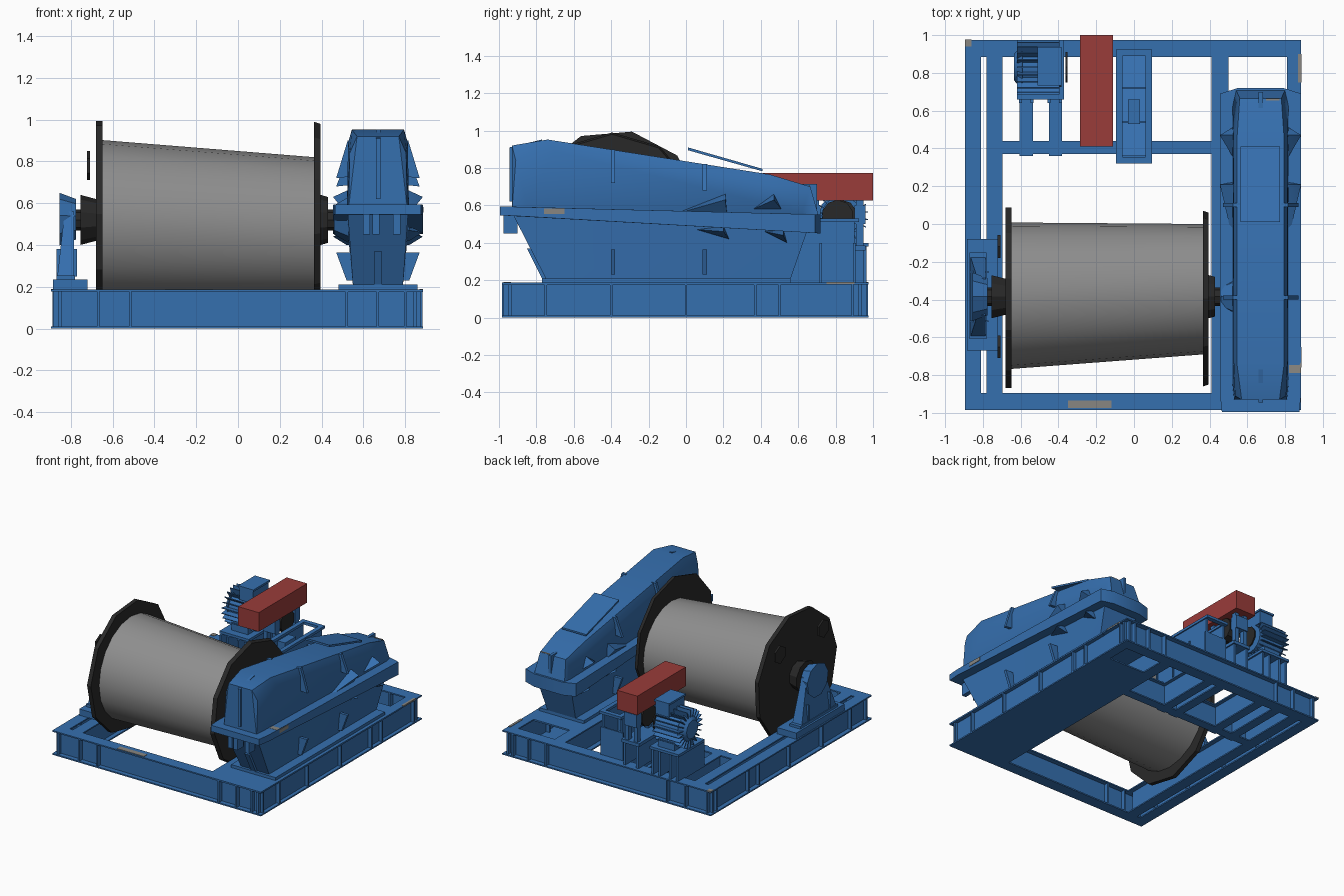
import bpy, bmesh, math
from mathutils import Vector


def material(name, rgb):
    m = bpy.data.materials.new(name)
    m.diffuse_color = (*rgb, 1)
    return m


BLUE = material("machine blue", (0.036, 0.16, 0.43))
DARK = material("dark steel", (0.022, 0.022, 0.022))
GREY = material("drum grey", (0.27, 0.27, 0.27))
RED = material("brake red", (0.32, 0.045, 0.042))
WORN = material("worn metal", (0.25, 0.24, 0.22))


def finish(name, bm, mat):
    bmesh.ops.recalc_face_normals(bm, faces=bm.faces)
    me = bpy.data.meshes.new(name)
    bm.to_mesh(me)
    bm.free()
    me.materials.append(mat)
    ob = bpy.data.objects.new(name, me)
    bpy.context.collection.objects.link(ob)
    return ob


def hull(name, pts, mat=BLUE):
    """Convex solid around a few points."""
    bm = bmesh.new()
    for p in pts:
        bm.verts.new(p)
    bmesh.ops.convex_hull(bm, input=bm.verts)
    bmesh.ops.delete(bm, geom=[v for v in bm.verts if not v.link_faces], context='VERTS')
    bmesh.ops.dissolve_limit(bm, angle_limit=0.01, verts=bm.verts, edges=bm.edges)
    return finish(name, bm, mat)


def box(name, x0, x1, y0, y1, z0, z1, mat=BLUE):
    return hull(name, [(x, y, z) for x in (x0, x1) for y in (y0, y1) for z in (z0, z1)], mat)


def prism_x(name, yz, x0, x1, mat=BLUE):
    """Profile in y,z pushed along x."""
    return hull(name, [(x, y, z) for x in (x0, x1) for y, z in yz], mat)


def ring(x, y, z, r, n, turn=0.0):
    return [(x, y + r * math.sin(a), z + r * math.cos(a))
            for a in (2 * math.pi * i / n + turn for i in range(n))]


def barrel(name, a, b, n, mat=BLUE, turn=0.0):
    """Round part along x; a and b are (x, y, z, radius)."""
    return hull(name, ring(*a, n, turn) + ring(*b, n, turn), mat)


def beam(name, x0, x1, y0, y1, z0=0.0, z1=0.187, t=0.01):
    """I-section beam along its longer side."""
    box(name + "_bottom_flange", x0, x1, y0, y1, z0, z0 + t)
    box(name + "_top_flange", x0, x1, y0, y1, z1 - t, z1)
    h = 0.008
    if x1 - x0 > y1 - y0:
        m = (y0 + y1) / 2
        box(name + "_web", x0 + .01, x1 - .01, m - h, m + h, z0 + t, z1 - t)
    else:
        m = (x0 + x1) / 2
        box(name + "_web", m - h, m + h, y0 + .01, y1 - .01, z0 + t, z1 - t)


# Base frame
beam("left_outer_rail", -0.895, -0.81, -0.985, 0.975)
beam("left_inner_rail", -0.782, -0.697, -0.9, 0.885)
beam("right_outer_rail", 0.81, 0.885, -0.985, 0.975)
beam("right_inner_rail", 0.41, 0.50, -0.9, 0.885)
beam("front_rail", -0.895, 0.885, -0.985, -0.895)
beam("back_rail", -0.895, 0.885, 0.885, 0.975)
beam("cross_rail", -0.70, 0.41, 0.37, 0.44)
for x0 in (-0.605, -0.45, -0.09, 0.02):
    beam("short_rail", x0, x0 + 0.07, 0.36, 0.9)
box("gearbox_floor_bottom", 0.41, 0.885, -0.985, 0.7, 0, 0.01)
box("gearbox_floor_top", 0.45, 0.885, -0.985, 0.7, 0.175, 0.187)

# Web stiffeners around the outside
for x in (-0.67, -0.515, 0.52, 0.67, 0.8):
    for y in (-0.94, 0.93):
        box("rail_stiffener", x - .006, x + .006, y - .043, y + .043, 0.005, 0.18)
for y in (-0.75, -0.4, 0.0, 0.37, 0.5, 0.89):
    for x in (-0.852, 0.847):
        box("rail_stiffener", x - .036, x + .036, y - .006, y + .006, 0.005, 0.18)

# Gearbox casing, split by a sloping flange
CX = 0.67
lower = [(-0.93, 0.56, .145), (-0.75, 0.21, .12), (0.56, 0.21, .12), (0.65, 0.47, .145)]
hull("gearbox_lower_casing", [(CX + s * w, y, z) for y, z, w in lower for s in (-1, 1)])
upper = [(-0.93, 0.58, .14), (-0.93, 0.92, .10), (-0.74, 0.952, .125), (0.45, 0.765, .125),
         (0.665, 0.70, .11), (0.71, 0.54, .13), (-0.91, 0.84, .135), (-0.70, 0.89, .143),
         (0.45, 0.71, .143), (0.62, 0.56, .148), (-0.85, 0.60, .148)]
hull("gearbox_upper_casing", [(CX + s * w, y, z) for y, z, w in upper for s in (-1, 1)])
flange = [(-0.995, 0.547, 0.595, .205), (-0.90, 0.543, 0.592, .215),
          (0.69, 0.452, 0.552, .215), (0.72, 0.45, 0.55, .12)]
hull("gearbox_split_flange", [(CX + s * w, y, z) for y, a, b, w in flange
                              for z in (a, b) for s in (-1, 1)])
box("gearbox_foot", 0.48, 0.86, -0.77, 0.56, 0.187, 0.21)
prism_x("inspection_cover", [(0.01, 0.895), (0.01, 0.91), (0.41, 0.795), (0.41, 0.782)], 0.565, 0.772)

# Gearbox gussets, mirrored on both sides
for s in (-1, 1):
    for y, z0, z1 in ((-0.39, 0.74, 0.90), (0.10, 0.70, 0.82)):
        hull("upper_gusset", [(CX + s * w, y + d, z) for d in (-.011, .011)
                              for w, z in ((.11, z0 - .01), (.20, z0 - .02), (.11, z1), (.145, z1))])
    for y in (-0.39, 0.10):
        hull("lower_gusset", [(CX + s * w, y + d, z) for d in (-.011, .011)
                              for w, z in ((.11, 0.23), (.15, 0.23), (.20, 0.365), (.11, 0.365))])
    for tri in (((-0.07, 0.55), (0.21, 0.66), (0.22, 0.55)),
                ((0.36, 0.58), (0.47, 0.66), (0.51, 0.58)),
                ((0.06, 0.47), (0.20, 0.49), (0.23, 0.42)),
                ((0.42, 0.46), (0.52, 0.47), (0.54, 0.40))):
        hull("flange_bracket", [(CX + s * w, y, z) for y, z in tri for w in (.13, .15)]
             + [(CX + s * .215, tri[1][0], tri[1][1] - .03)])
barrel("gearbox_bearing_boss", (CX - .14, -0.385, 0.52, .11), (CX - .21, -0.385, 0.52, .07), 8)
hull("casing_end_rib", [(x, y, z) for x in (.66, .682)
                        for y, z in ((-.945, .62), (-.945, .91), (-.77, .952), (-.85, .62))])
box("casing_end_rib", 0.66, 0.682, 0.55, 0.70, 0.58, 0.715)
hull("casing_foot_rib", [(x, y, z) for x in (.65, .69)
                         for y, z in ((-.77, .21), (-.70, .21), (-.85, .37), (-.76, .37))])
for x in (0.615, 0.66, 0.76):
    box("flange_bolt", x - .017, x + .017, -0.975, -0.9, 0.45, 0.55)

# Rope drum
drum = barrel("drum_barrel", (-0.66, -0.38, 0.515, .388), (0.37, -0.345, 0.475, .345), 20, GREY)
barrel("drum_left_flange", (-0.68, -0.385, 0.52, .484), (-0.648, -0.385, 0.52, .484), 11, DARK, 0.2)
barrel("drum_right_flange", (0.365, -0.395, 0.52, .47), (0.395, -0.395, 0.52, .46), 11, DARK)
barrel("drum_left_hub", (-0.755, -0.385, 0.52, .12), (-0.68, -0.385, 0.52, .10), 10, DARK)
barrel("drum_right_hub", (0.395, -0.385, 0.52, .12), (0.43, -0.385, 0.52, .11), 10, DARK)
barrel("drum_shaft", (-0.80, -0.385, 0.52, .05), (0.55, -0.385, 0.52, .05), 8, DARK)
for dy in (-.265, .265):
    barrel("flange_clamp_disc", (-0.722, -0.385 + dy, .78, .07), (-0.708, -0.385 + dy, .78, .07), 6, DARK)

# Left bearing pedestal
box("pedestal_base", -0.885, -0.72, -0.67, -0.08, 0.187, 0.235)
box("pedestal_pad", -0.87, -0.78, -0.61, -0.15, 0.235, 0.255)
hull("pedestal_column", [(x, -0.385 + s * w, z) for s in (-1, 1)
                         for x, w, z in ((-.865, .21, .25), (-.785, .21, .25),
                                         (-.83, .10, .56), (-.785, .10, .56))])
barrel("pedestal_bearing", (-0.855, -0.385, 0.52, .13), (-0.775, -0.385, 0.52, .10), 9)
for s in (-1, 1):
    box("pedestal_rib", -0.87, -0.77, -0.39 + s * .13, -0.38 + s * .13, 0.25, 0.38)

# Motor on its stand
MY, MZ = 0.83, 0.545
box("motor_plate", -0.62, -0.37, 0.66, 0.975, 0.38, 0.40)
for x in (-0.60, -0.54, -0.45, -0.39):
    box("motor_stand_plate", x - .008, x + .008, 0.64, 0.965, 0.187, 0.38)
barrel("motor_body", (-0.60, MY, MZ, .105), (-0.385, MY, MZ, .105), 16)
barrel("motor_fan_cowl", (-0.635, MY, MZ, .07), (-0.59, MY, MZ, .12), 12)
for i in range(22):
    a = 2 * math.pi * i / 22
    d, n = Vector((0, math.sin(a), math.cos(a))), Vector((0, math.cos(a), -math.sin(a))) * .003
    c = Vector((0, MY, MZ))
    hull("motor_fin", [c + d * r + n * s + Vector((x, 0, 0))
                       for r in (.09, .145) for s in (-1, 1) for x in (-.62, -.395)])
box("motor_feet", -0.56, -0.42, 0.72, 0.94, 0.40, 0.46)
box("terminal_box", -0.505, -0.39, 0.74, 0.93, 0.64, 0.735)
box("terminal_box_lid", -0.512, -0.383, 0.733, 0.937, 0.735, 0.75)

# Coupling, brake posts and cover
barrel("coupling_disc", (-0.362, MY, MZ, .085), (-0.352, MY, MZ, .085), 10, DARK)
box("brake_base", -0.27, -0.12, 0.42, 0.96, 0.36, 0.385)
for x in (-0.25, -0.14):
    box("brake_base_support", x - .01, x + .01, 0.44, 0.95, 0.187, 0.36)
for y in (0.69, 0.93):
    for x in (-0.235, -0.16):
        box("brake_post", x - .015, x + .015, y - .02, y + .02, 0.385, 0.64)
    box("brake_shoe", -0.25, -0.145, y - .03, y + .03, 0.50, 0.60)
barrel("brake_drum", (-0.25, MY - .02, MZ, .085), (-0.145, MY - .02, MZ, .085), 10, DARK)
box("brake_cover", -0.285, -0.11, 0.41, 1.0, 0.625, 0.772, RED)

# Open trough stand beside the brake
for x in (-0.078, 0.078):
    box("trough_side", x - .017, x + .017, 0.32, 0.925, 0.51, 0.53)
    box("trough_wall", x - .008, x + .008, 0.36, 0.90, 0.187, 0.51)
for y in (0.34, 0.91):
    box("trough_end", -0.095, 0.095, y - .02, y + .015, 0.51, 0.53)
for y in (0.36, 0.54, 0.72, 0.90):
    box("trough_rib", -0.095, 0.095, y - .006, y + .006, 0.187, 0.40)
prism_x("trough_slope", [(0.36, .44), (0.36, .46), (0.90, .24), (0.90, .22)], -0.07, 0.07)
box("trough_block", -0.032, 0.032, 0.53, 0.66, 0.32, 0.53)

# Worn paint patches
box("worn_patch_front", -0.35, -0.12, -0.975, -0.935, 0.186, 0.190, WORN)
box("worn_patch_back_corner", 0.868, 0.8865, 0.75, 0.9, 0.18, 0.190, WORN)
box("worn_patch_left_corner", -0.895, -0.86, 0.94, 0.976, 0.183, 0.190, WORN)
prism_x("worn_patch_flange", [(-.79, .585), (-.79, .591), (-.64, .583), (-.64, .577)], 0.82, 0.884, WORN)
box("worn_patch_flange_side", 0.880, 0.888, -0.76, -0.65, 0.555, 0.583, WORN)
box("worn_patch_casing_end", 0.70, 0.77, 0.655, 0.664, 0.66, 0.706, WORN)

# Soft shading with crisp edges
bpy.ops.object.select_all(action='SELECT')
bpy.context.view_layer.objects.active = drum
bpy.ops.object.shade_smooth_by_angle(angle=math.radians(25))
